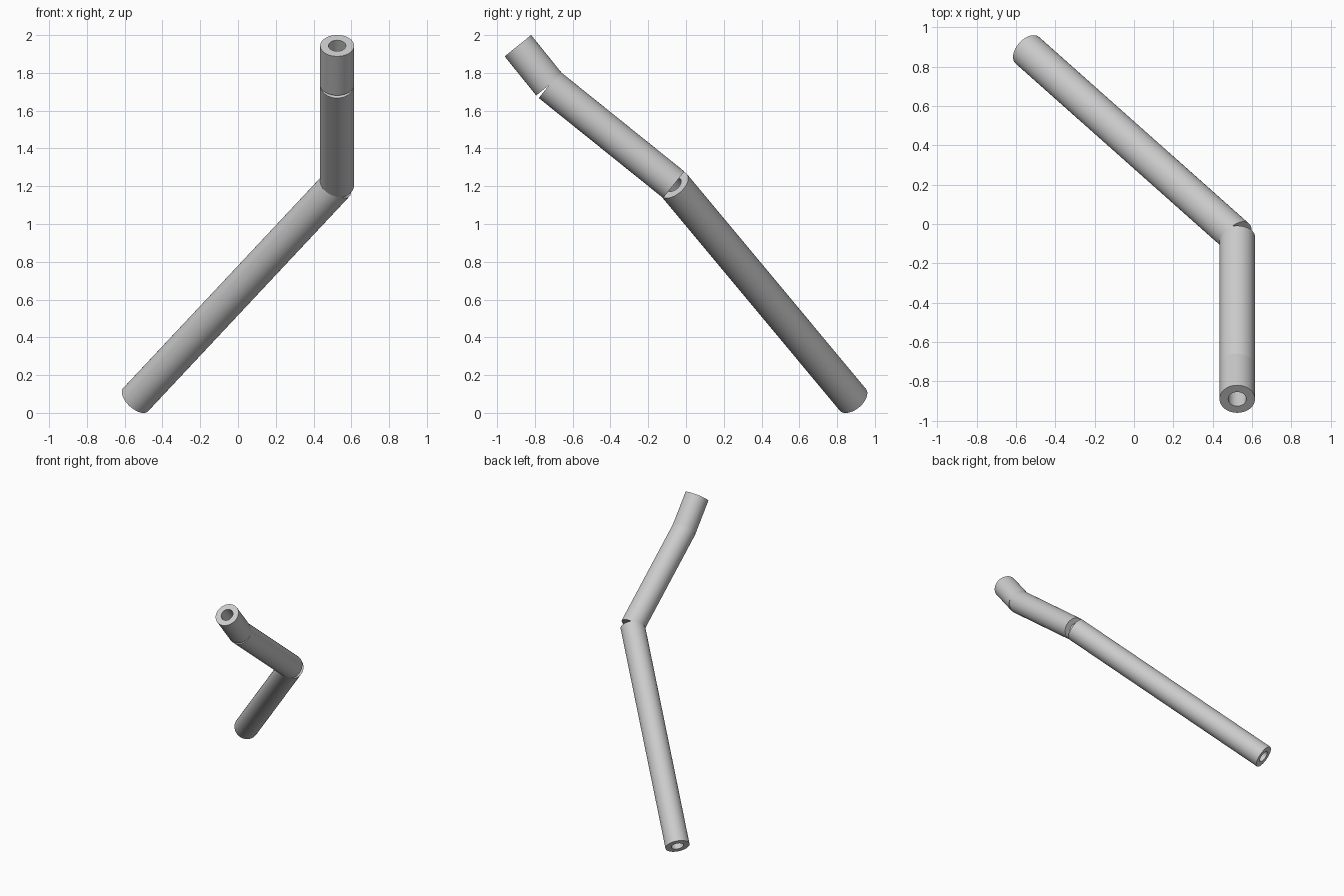
import bpy
import bmesh
import math
from mathutils import Vector

OUTER, INNER, SIDES = 0.09, 0.046, 64

cube = bpy.data.objects.get("Cube")
if cube:
    bpy.data.objects.remove(cube, do_unlink=True)

grey = bpy.data.materials.new("plain grey")
grey.use_nodes = True
grey.diffuse_color = (0.6, 0.6, 0.6, 1)
grey.node_tree.nodes["Principled BSDF"].inputs["Base Color"].default_value = (0.6, 0.6, 0.6, 1)


def tube(name, start, end):
    """Hollow square-cut pipe running between two points."""
    start, end = Vector(start), Vector(end)
    axis = end - start
    half = axis.length / 2
    bm = bmesh.new()
    # Closed wall section spun around the pipe axis
    section = [(INNER, -half), (OUTER, -half), (OUTER, half), (INNER, half)]
    verts = [bm.verts.new((r, 0, z)) for r, z in section]
    edges = [bm.edges.new((verts[i], verts[(i + 1) % 4])) for i in range(4)]
    bmesh.ops.spin(bm, geom=verts + edges, cent=(0, 0, 0), axis=(0, 0, 1),
                   angle=math.tau, steps=SIDES, use_merge=True)
    bmesh.ops.remove_doubles(bm, verts=bm.verts, dist=0.0001)
    bmesh.ops.recalc_face_normals(bm, faces=bm.faces)
    mesh = bpy.data.meshes.new(name)
    bm.to_mesh(mesh)
    bm.free()
    mesh.materials.append(grey)
    obj = bpy.data.objects.new(name, mesh)
    bpy.context.collection.objects.link(obj)
    obj.location = (start + end) / 2
    obj.rotation_euler = axis.to_track_quat('Z', 'Y').to_euler()
    bpy.ops.object.select_all(action='DESELECT')
    obj.select_set(True)
    bpy.context.view_layer.objects.active = obj
    bpy.ops.object.shade_smooth_by_angle(angle=math.radians(30))


# Centres of the open ends and of the two bends
tip = (0.525, -0.89, 1.944)
upper_bend = (0.525, -0.723, 1.737)
lower_bend = (0.525, -0.065, 1.208)
foot = (-0.542, 0.883, 0.07)

tube("upper_pipe", tip, upper_bend)
tube("middle_pipe", upper_bend, lower_bend)
tube("lower_pipe", lower_bend, foot)
